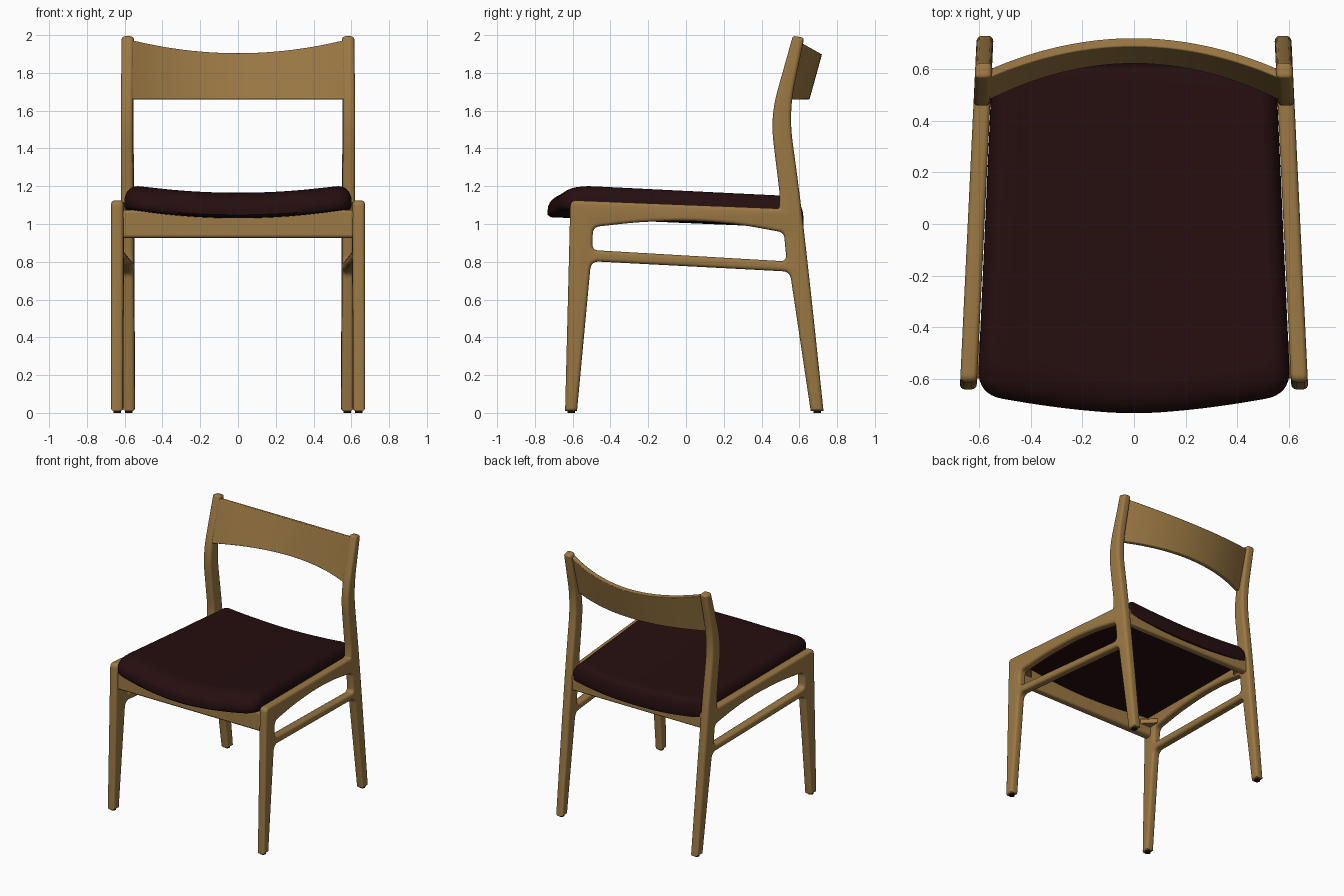
import bpy, bmesh, math
from mathutils import Vector

if "Cube" in bpy.data.objects:
    bpy.data.objects.remove(bpy.data.objects["Cube"])


def material(name, rgb):
    m = bpy.data.materials.new(name)
    m.diffuse_color = (*rgb, 1)
    m.use_nodes = True
    m.node_tree.nodes["Principled BSDF"].inputs["Base Color"].default_value = m.diffuse_color
    return m


WOOD = material("oak wood", (0.33, 0.19, 0.058))
LEATHER = material("dark maroon leather", (0.019, 0.0045, 0.005))
BLACK = material("black glide", (0.008, 0.007, 0.006))


def finish(name, bm, mat, angle=35, bevel=0):
    bmesh.ops.remove_doubles(bm, verts=bm.verts, dist=0.0001)
    bmesh.ops.recalc_face_normals(bm, faces=bm.faces)
    me = bpy.data.meshes.new(name)
    bm.to_mesh(me)
    bm.free()
    me.materials.clear()
    me.materials.append(mat)
    for p in me.polygons:
        p.material_index = 0
    me.shade_smooth()
    me.set_sharp_from_angle(angle=math.radians(angle))
    ob = bpy.data.objects.new(name, me)
    bpy.context.collection.objects.link(ob)
    if bevel:
        b = ob.modifiers.new("soft edges", "BEVEL")
        b.width, b.segments, b.limit_method = bevel, 3, "ANGLE"
    return ob


def rounded(pts, n=8):
    """Closed outline from (a, b, corner length) with rounded corners."""
    out = []
    for i, (a, b, r) in enumerate(pts):
        p = Vector((a, b))
        if not r:
            out.append(p)
            continue
        prev = Vector(pts[i - 1][:2])
        nxt = Vector(pts[(i + 1) % len(pts)][:2])
        s = p + (prev - p).normalized() * r
        e = p + (nxt - p).normalized() * r
        for k in range(n + 1):
            t = k / n
            out.append(s * (1 - t) ** 2 + p * 2 * t * (1 - t) + e * t * t)
    return out


# Side frame: legs, back post, rail and stretcher as one outline with an opening
FRAME = [(-.640, .01, 0), (-.612, 1.126, .035), (.493, 1.082, .008), (.497, 1.153, .04),
         (.446, 1.57, .14), (.566, 1.997, .016), (.626, 1.985, .016), (.543, 1.59, .16),
         (.603, 1.153, .2), (.660, .65, .2), (.728, .01, 0), (.660, .01, 0),
         (.550, .748, .04), (-.503, .803, .045), (-.577, .01, 0)]
OPENING = [(-.497, .862, .035), (-.492, .984, .035), (-.24, 1.012, .1), (.05, 1.018, .12),
           (.286, .998, .11), (.518, .955, .03), (.533, .802, .035)]
BEV = 0.019
cu = bpy.data.curves.new("frame outline", "CURVE")
cu.dimensions, cu.fill_mode = "2D", "BOTH"
cu.extrude, cu.bevel_depth, cu.offset, cu.bevel_resolution = 0.0325 - BEV, BEV, -BEV, 3
for outline in (FRAME, OPENING):
    pts = rounded(outline)
    sp = cu.splines.new("POLY")
    sp.points.add(len(pts) - 1)
    for q, p in zip(sp.points, pts):
        q.co = (p.x, p.y, 0, 1)
    sp.use_cyclic_u = True
helper = bpy.data.objects.new("frame outline", cu)
bpy.context.collection.objects.link(helper)
bpy.context.view_layer.update()
flat = bpy.data.meshes.new_from_object(helper.evaluated_get(bpy.context.evaluated_depsgraph_get()))
bpy.data.objects.remove(helper)


def frame_x(y):
    return 0.611 - 0.048 * y


for side, label in ((1, "right"), (-1, "left")):
    bm = bmesh.new()
    bm.from_mesh(flat)
    for v in bm.verts:
        y, z, d = v.co
        if -.455 < y < .495 and .73 < z < .89:   # slimmer stretcher
            d *= .8
        v.co = (side * (frame_x(y) + d), y, z)
    finish(label + "_side_frame", bm, WOOD)


def box(name, lo, hi, bevel):
    bm = bmesh.new()
    bmesh.ops.create_cube(bm, size=1)
    for v in bm.verts:
        v.co = [lo[i] if v.co[i] < 0 else hi[i] for i in range(3)]
    return finish(name, bm, WOOD, bevel=bevel)


# Cross rails under the seat
box("front_rail", (-.625, -.597, .927), (.625, -.537, 1.075), .016)
box("back_rail", (-.575, .548, .94), (.575, .603, 1.062), .012)


def prism(name, pts, z0, z1):
    bm = bmesh.new()
    f = bm.faces.new([bm.verts.new((x, y, z0)) for x, y in pts])
    r = bmesh.ops.extrude_face_region(bm, geom=[f])
    for v in r["geom"]:
        if isinstance(v, bmesh.types.BMVert):
            v.co.z = z1
    finish(name, bm, WOOD)


# Corner braces and foot glides
for s in (1, -1):
    prism("front_corner_brace", [(s * .62, -.55), (s * .62, -.43), (s * .5, -.55)], 1.0, 1.035)
    prism("back_corner_brace", [(s * .575, .56), (s * .58, .43), (s * .45, .56)], .98, 1.015)
    for y in (-.608, .694):
        bm = bmesh.new()
        bmesh.ops.create_cone(bm, cap_ends=True, segments=20, radius1=.02, radius2=.02, depth=.016)
        for v in bm.verts:
            v.co += Vector((s * frame_x(y), y, .008))
        finish("foot_glide", bm, BLACK)

# Backrest: bowed, leaning panel with a dipped top edge
bm = bmesh.new()
rows = []
N, M = 32, 6
for i in range(N + 1):
    x = -.562 + 1.124 * i / N
    q = (x / .55) ** 2
    top = 1.905 + .066 * q
    ring = []
    for back in (0, 1):
        for j in range(M + 1):
            t = j / M if not back else 1 - j / M
            z = 1.66 + (top - 1.66) * t
            y = .62 - .135 * q + .27 * (z - 1.66) + .034 * back
            if back:
                z -= .006 * t
            ring.append(bm.verts.new((x, y, z)))
    rows.append(ring)
K = len(rows[0])
for a, b in zip(rows, rows[1:]):
    for k in range(K):
        bm.faces.new((a[k], a[(k + 1) % K], b[(k + 1) % K], b[k]))
bm.faces.new(rows[0])
bm.faces.new(rows[-1])
finish("backrest", bm, WOOD, bevel=.005)

# Seat: dished cushion made of outline rings, softly rounded at the front
PLAN = [(.549, .605, .02), (.25, .622, .1), (-.25, .622, .1), (-.549, .605, .02),
        (-.606, -.66, .1), (-.3, -.712, .15), (0, -.738, .14), (.3, -.712, .15), (.606, -.66, .1)]
plan = []
corners = rounded(PLAN)
for a, b in zip(corners, corners[1:] + corners[:1]):   # even out long edges
    steps = max(1, round((b - a).length / .06))
    plan += [a.lerp(b, k / steps) for k in range(steps)]
YC = -.05


def ring_at(bm, inset, scale, h):
    out = []
    for p in plan:
        f = 1.5 if p.y < YC else .45
        x = p.x * (1 - inset) * scale
        y = YC + (p.y - YC) * (1 - inset * f) * scale
        out.append(bm.verts.new((x, y, h + .14 * x * x - .043 * (y + .58))))
    return out


BOT, TOP = 1.03, 1.165
levels = [(.015, s, BOT) for s in (.02, .2, .4, .6, .8, .93, 1)]
levels += [(0, 1, BOT + .012), (0, 1, BOT + .04)]
for k in range(1, 9):
    a = k / 8 * math.pi / 2
    levels.append((.135 * (1 - math.cos(a)), 1, BOT + .04 + (TOP - BOT - .04) * math.sin(a)))
levels += [(.135, s, TOP) for s in (.93, .8, .65, .5, .35, .2, .02)]
bm = bmesh.new()
rings = [ring_at(bm, *lv) for lv in levels]
n = len(plan)
for a, b in zip(rings, rings[1:]):
    for k in range(n):
        bm.faces.new((a[k], a[(k + 1) % n], b[(k + 1) % n], b[k]))
bm.faces.new(rings[0])
bm.faces.new(rings[-1])
finish("seat", bm, LEATHER, angle=50)
